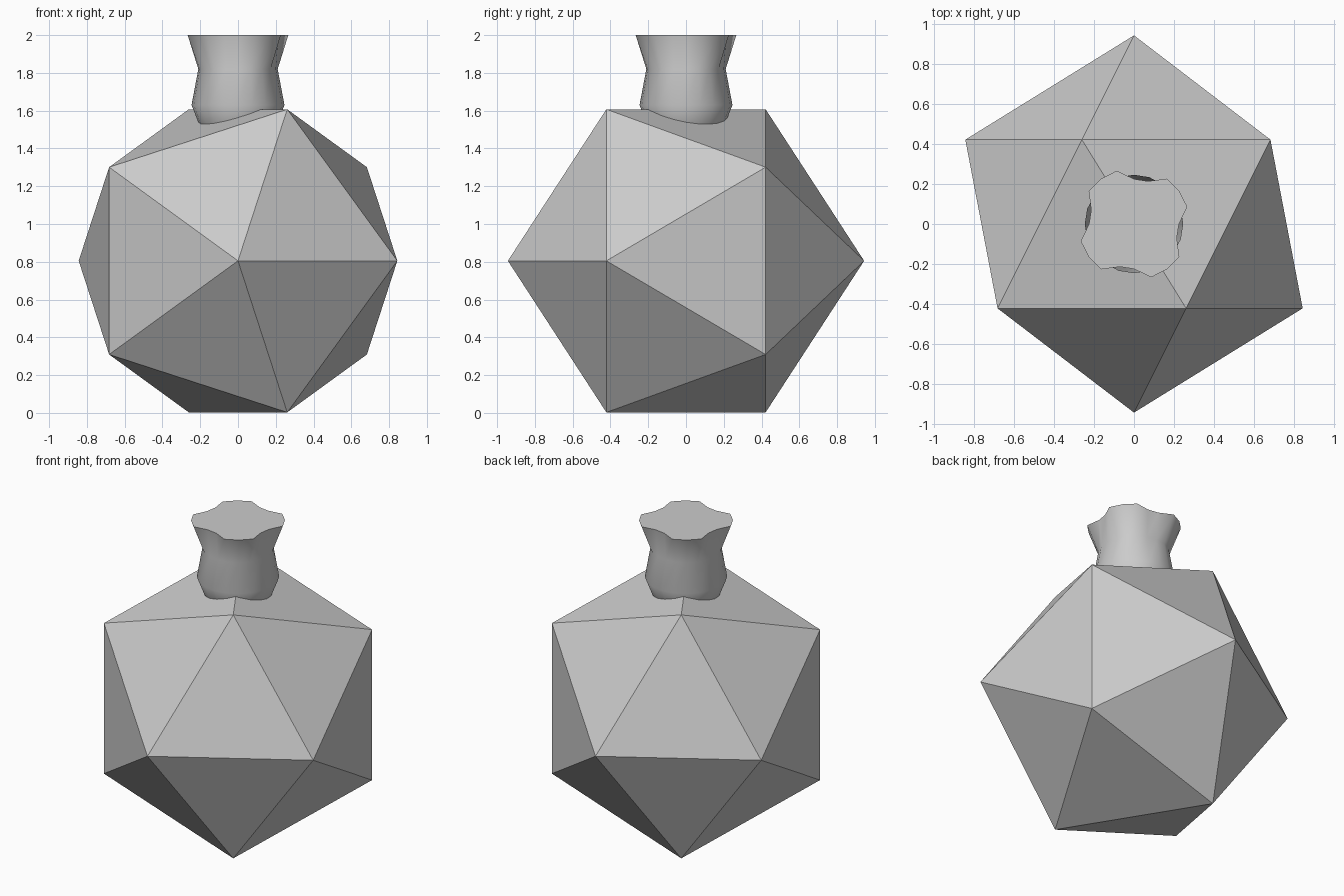
import bpy, bmesh, math

if "Cube" in bpy.data.objects:
    bpy.data.objects.remove(bpy.data.objects["Cube"])

# Faceted body: icosahedron lying with an edge on the ground
R = 0.943
H = 0.805
bpy.ops.mesh.primitive_ico_sphere_add(subdivisions=1, radius=R, location=(0, 0, H),
                                      rotation=(math.pi / 2, 0, 0))
body = bpy.context.object
body.name = "flask_body"
bpy.ops.object.transform_apply(location=False, rotation=True, scale=True)

# Neck: stacked 20-sided rings (height, lobe radius, dent radius)
SIDES = 20
RINGS = [(1.45, 0.165, 0.165), (1.53, 0.207, 0.207), (1.63, 0.246, 0.246),
         (1.82, 0.213, 0.210), (2.0, 0.28, 0.225)]
bm = bmesh.new()
loops = []
for z, lobe, dent in RINGS:
    loop = []
    for i in range(SIDES):
        # every group of five: two dented points, three lobe points
        r = dent if i % 5 in (0, 4) else lobe
        a = math.tau * i / SIDES
        loop.append(bm.verts.new((r * math.cos(a), r * math.sin(a), z)))
    loops.append(loop)
for lo, hi in zip(loops, loops[1:]):
    for i in range(SIDES):
        j = (i + 1) % SIDES
        bm.faces.new((lo[i], lo[j], hi[j], hi[i]))
bm.faces.new(loops[-1])
bm.faces.new(loops[0][::-1])
mesh = bpy.data.meshes.new("flask_neck")
bm.to_mesh(mesh)
bm.free()
neck = bpy.data.objects.new("flask_neck", mesh)
bpy.context.collection.objects.link(neck)

# Smooth neck sides, crisp rim
bpy.ops.object.select_all(action='DESELECT')
neck.select_set(True)
bpy.context.view_layer.objects.active = neck
bpy.ops.object.shade_smooth_by_angle(angle=math.radians(45))
